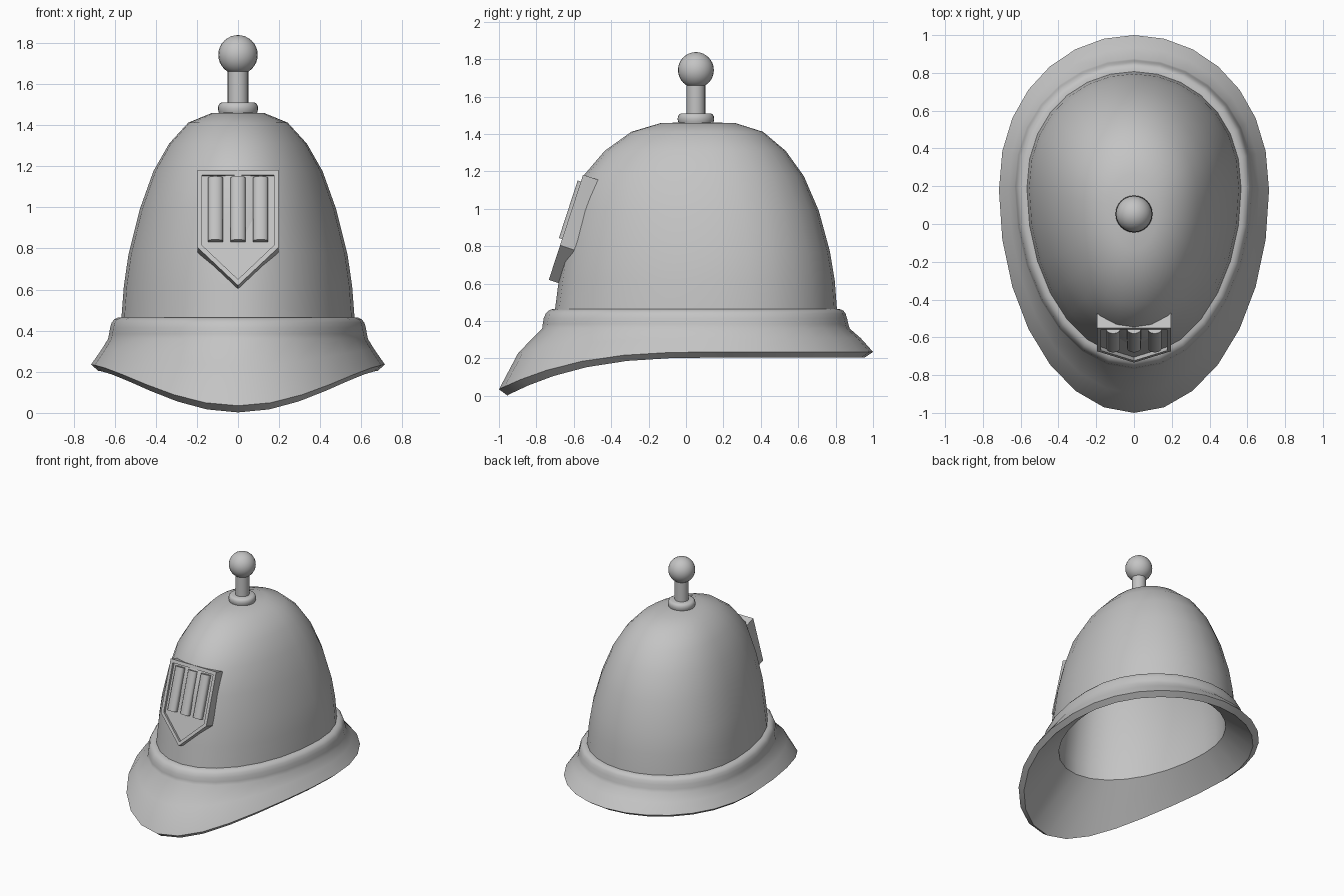
import bpy, bmesh, math
from mathutils import Vector, Matrix

if "Cube" in bpy.data.objects:
    bpy.data.objects.remove(bpy.data.objects["Cube"])

SEG = 28
grey = bpy.data.materials.new("plain grey")
grey.diffuse_color = (0.55, 0.55, 0.55, 1)
grey.use_nodes = True
grey.node_tree.nodes["Principled BSDF"].inputs["Base Color"].default_value = grey.diffuse_color


def finish(name, bm, angle=35):
    bmesh.ops.recalc_face_normals(bm, faces=bm.faces)
    me = bpy.data.meshes.new(name)
    bm.to_mesh(me)
    bm.free()
    me.materials.append(grey)
    ob = bpy.data.objects.new(name, me)
    bpy.context.collection.objects.link(ob)
    bpy.ops.object.select_all(action='DESELECT')
    ob.select_set(True)
    bpy.context.view_layer.objects.active = ob
    bpy.ops.object.shade_smooth_by_angle(angle=math.radians(angle))
    return ob


def egg(half, front, back, height):
    """Egg-shaped ring, longer at the front; height is a number or f(y)."""
    cy = front + (back - front) * 0.59
    ring = []
    for i in range(SEG):
        t = 2 * math.pi * i / SEG
        c = math.cos(t)
        y = cy + (c ** 0.92 * (back - cy) if c > 1e-6 else c * (cy - front))
        z = height(y) if callable(height) else height
        ring.append(Vector((half * math.sin(t), y, z)))
    return ring


def loft(bm, rings, closed=False, tips=None):
    loops = [[bm.verts.new(p) for p in r] for r in rings]
    n = len(loops[0])
    pairs = list(zip(loops, loops[1:]))
    if closed:
        pairs.append((loops[-1], loops[0]))
    for a, b in pairs:
        for i in range(n):
            j = (i + 1) % n
            bm.faces.new((a[i], a[j], b[j], b[i]))
    if tips:
        for loop, tip in zip((loops[0], loops[-1]), tips):
            v = bm.verts.new(tip)
            for i in range(n):
                bm.faces.new((loop[i], loop[(i + 1) % n], v))


# Brim height falls away towards the front
def drop(y):
    return 0.2 * (max(0.0, 0.2 - y) / 1.15) ** 3


def rim_top(y):
    return .235 - .2 * (max(0.0, .2 - y) / 1.2) ** 3


# Helmet shell: one skin running down the dome, over the rounded band,
# out along the brim, back underneath and up the inside
levels = [(.13, -.137, .265, 1.458), (.242, -.292, .412, 1.412),
          (.335, -.435, .533, 1.31), (.412, -.55, .63, 1.175),
          (.478, -.61, .71, .99), (.533, -.66, .77, .77),
          (.555, -.68, .795, .62), (.567, -.70, .807, .465)]
band = [(.585, -.718, .825, .463), (.602, -.736, .842, .455),
        (.614, -.75, .853, .44), (.622, -.761, .861, .415),
        (.627, -.766, .868, .385), (.632, -.769, .875, .36)]
T = 0.065
shell = [egg(*l) for l in levels + band]
shell += [egg(.664, -.897, .935, lambda y: .308 - .45 * drop(y)),
          egg(.715, -1, 1, rim_top),
          egg(.68, -.955, .955, lambda y: .205 - drop(y)),
          egg(.502, -.635, .742, .36)]
shell += [egg(h - T * min(1, h / .4), f + T, b - T, z - T * max(0, z - .465))
          for h, f, b, z in levels[::-1]]
bm = bmesh.new()
loft(bm, shell, tips=((0, .057, 1.465), (0, .057, 1.40)))
finish("helmet_shell", bm, 38)


# Knob on top: collar, stem and ball
def turned(name, profile, n=24):
    bm = bmesh.new()
    rings = [[Vector((r * math.sin(2 * math.pi * i / n),
                      .053 + r * math.cos(2 * math.pi * i / n), z))
              for i in range(n)] for r, z in profile]
    loft(bm, rings, tips=((0, .053, profile[0][1]), (0, .053, profile[-1][1])))
    finish(name, bm)


turned("collar", [(.088, 1.445), (.095, 1.465), (.098, 1.48), (.096, 1.494),
                  (.090, 1.505), (.078, 1.511)])
turned("stem", [(.05, 1.50), (.05, 1.69)])
bm = bmesh.new()
bmesh.ops.create_uvsphere(bm, u_segments=24, v_segments=16, radius=.096,
                          matrix=Matrix.Translation((0, .053, 1.742)))
finish("ball", bm)

# Badge: shield leaning back against the dome
up = Vector((0, .31, .951))
inward = Vector((0, .951, -.31))
base = Vector((0, -.733, .622))


def place(x, height, depth=0.0):
    """Point on the badge plane at a given height, pushed inward by depth."""
    return base + Vector((x, 0, 0)) + up * ((height - base.z) / up.z) + inward * depth


shape = [(.197, 1.182), (.197, .805), (0, .62), (-.197, .805), (-.197, 1.182)]
inset = [(.174, 1.158), (.174, .815), (0, .65), (-.174, .815), (-.174, 1.158)]
depths = (.09, .08, .055, .08, .09)
bm = bmesh.new()
rings = [[place(x, h, d) for (x, h), d in zip(shape, depths)],
         [place(x, h) for x, h in shape],
         [place(x, h) for x, h in inset],
         [place(x, h, .02) for x, h in inset]]
loft(bm, rings)
bm.verts.ensure_lookup_table()
bm.faces.new(bm.verts[:5])
bm.faces.new(bm.verts[-5:])
finish("badge", bm, 15)

# Three raised bars with gently rounded fronts
N = 10
for k, cx in enumerate((-.11, 0, .11)):
    bm = bmesh.new()
    arc = [(-.036, .028)]
    for i in range(N + 1):
        a = math.pi * i / N
        arc.append((-.036 * math.cos(a), .004 - .022 * math.sin(a)))
    arc.append((.036, .028))
    loft(bm, [[place(cx + x, h, d) for x, d in arc] for h in (.838, 1.146)])
    bm.verts.ensure_lookup_table()
    bm.faces.new(bm.verts[:len(arc)])
    bm.faces.new(bm.verts[len(arc):])
    finish(f"badge_bar_{k + 1}", bm, 40)
